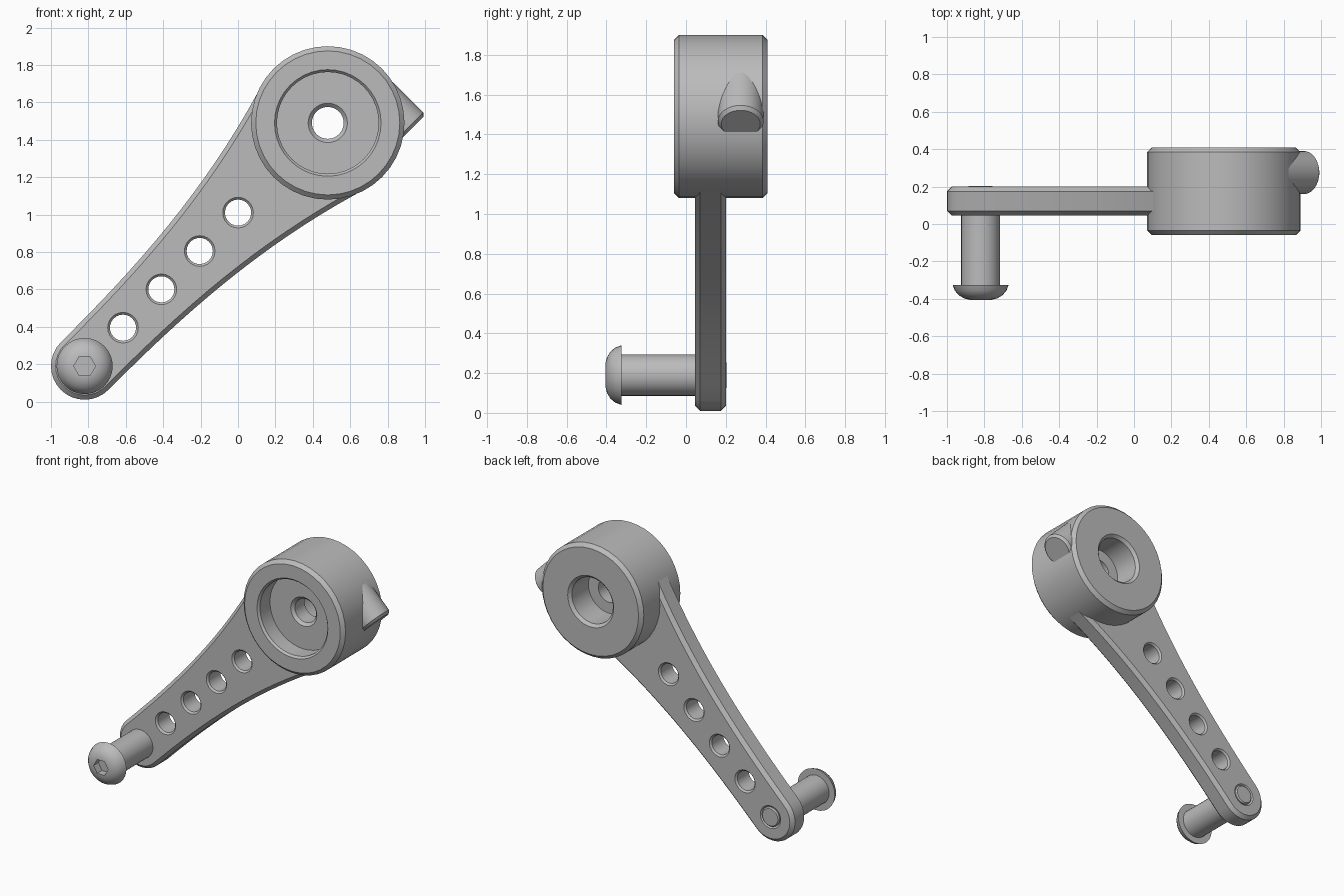
import bpy, bmesh, math
from mathutils import Matrix, Vector

cube = bpy.data.objects.get("Cube")
if cube:
    bpy.data.objects.remove(cube)

grey = bpy.data.materials.new("satin grey")
grey.use_nodes = True
grey.diffuse_color = (0.5, 0.5, 0.5, 1)
grey.node_tree.nodes["Principled BSDF"].inputs["Base Color"].default_value = (0.5, 0.5, 0.5, 1)

HUB = Vector((0.48, 0, 1.49))
PIN = Vector((-0.82, 0, 0.19))
AXIS = (HUB - PIN).normalized()
SIDE = Vector((-AXIS.z, 0, AXIS.x))
LENGTH = (HUB - PIN).length


def loft(name, loops, closed=False):
    """Skin equal-length loops of points; cap the ends or join last to first."""
    bm = bmesh.new()
    rings = [[bm.verts.new(p) for p in loop] for loop in loops]
    pairs = list(zip(rings, rings[1:]))
    if closed:
        pairs.append((rings[-1], rings[0]))
    else:
        bm.faces.new(rings[0])
        bm.faces.new(rings[-1])
    for a, b in pairs:
        for i in range(len(a)):
            j = (i + 1) % len(a)
            bm.faces.new((a[i], a[j], b[j], b[i]))
    bmesh.ops.recalc_face_normals(bm, faces=bm.faces)
    mesh = bpy.data.meshes.new(name)
    bm.to_mesh(mesh)
    bm.free()
    mesh.materials.append(grey)
    obj = bpy.data.objects.new(name, mesh)
    bpy.context.collection.objects.link(obj)
    return obj


def revolve(name, profile, centre, sides=32, closed=False, direction=(0, 1, 0)):
    """Turn (radius, distance) points around a line through centre."""
    turn = Matrix.Translation(centre) @ Vector((0, 1, 0)).rotation_difference(
        Vector(direction)).to_matrix().to_4x4()
    angles = [math.tau * i / sides for i in range(sides)]
    loops = [[turn @ Vector((r * math.cos(a), d, r * math.sin(a))) for a in angles]
             for r, d in profile]
    return loft(name, loops, closed)


def cut(obj, cutter):
    mod = obj.modifiers.new("cut", "BOOLEAN")
    mod.operation = "DIFFERENCE"
    mod.solver = "EXACT"
    mod.object = cutter
    cutter.hide_render = True
    bpy.context.view_layer.objects.active = obj
    bpy.ops.object.modifier_apply(modifier=mod.name)
    bpy.data.objects.remove(cutter)


# Hub: stepped bore with a wide front pocket and a narrower rear recess
hub = revolve("hub", [
    (0.41, -0.035), (0.385, -0.06), (0.285, -0.06), (0.272, -0.045),
    (0.272, 0.07), (0.105, 0.07), (0.085, 0.09), (0.085, 0.2),
    (0.165, 0.2), (0.165, 0.39), (0.185, 0.41), (0.385, 0.41), (0.41, 0.385),
], HUB, sides=40, closed=True)


# Arm: round end, flaring sides, hollow end that stays inside the hub wall
def arm_outline(y, inset):
    def width(u):
        return 0.18 - inset + 0.2 * (u / 1.69) ** 2.5

    us = [1.69 * i / 16 for i in range(1, 17)]
    flat = []
    for i in range(17):
        a = math.pi / 2 + math.pi * i / 16
        r = 0.18 - inset
        flat.append((r * math.cos(a), r * math.sin(a)))
    flat += [(u, -width(u)) for u in us]
    for i in range(13):
        a = math.radians(250 - 140 * i / 12)
        flat.append((LENGTH + 0.35 * math.cos(a), 0.35 * math.sin(a)))
    flat += [(u, width(u)) for u in reversed(us)]
    return [PIN + AXIS * u + SIDE * w + Vector((0, y, 0)) for u, w in flat]


arm = loft("arm", [arm_outline(0.045, 0.025), arm_outline(0.07, 0),
                   arm_outline(0.175, 0), arm_outline(0.2, 0.025)])

# Chamfered holes along the arm, the first one carrying the pin
for i in range(5):
    cut(arm, revolve("hole_cutter", [
        (0.092, 0.035), (0.07, 0.057), (0.07, 0.188), (0.092, 0.21),
    ], PIN + AXIS * 0.29 * i, sides=24))

# Handle pin with domed head and hexagonal socket
pin = revolve("handle_pin", [
    (0.06, -0.405), (0.09, -0.397), (0.118, -0.38), (0.138, -0.356),
    (0.15, -0.325), (0.104, -0.325), (0.104, 0.05), (0.07, 0.05),
    (0.07, 0.196), (0.062, 0.204),
], PIN)
cut(pin, revolve("socket_cutter", [(0.058, -0.45), (0.058, -0.35)], PIN, sides=6))

# Pointer: slanted round stub growing out of the hub side
pointer = revolve("pointer", [(0.115, -0.25), (0.115, -0.018), (0.098, 0)],
                  (0.922, 0.275, 1.452), direction=(1, 0, -1))

bpy.ops.object.select_all(action="DESELECT")
for obj in (hub, arm, pin, pointer):
    obj.select_set(True)
bpy.context.view_layer.objects.active = hub
bpy.ops.object.shade_smooth_by_angle(angle=math.radians(35))
